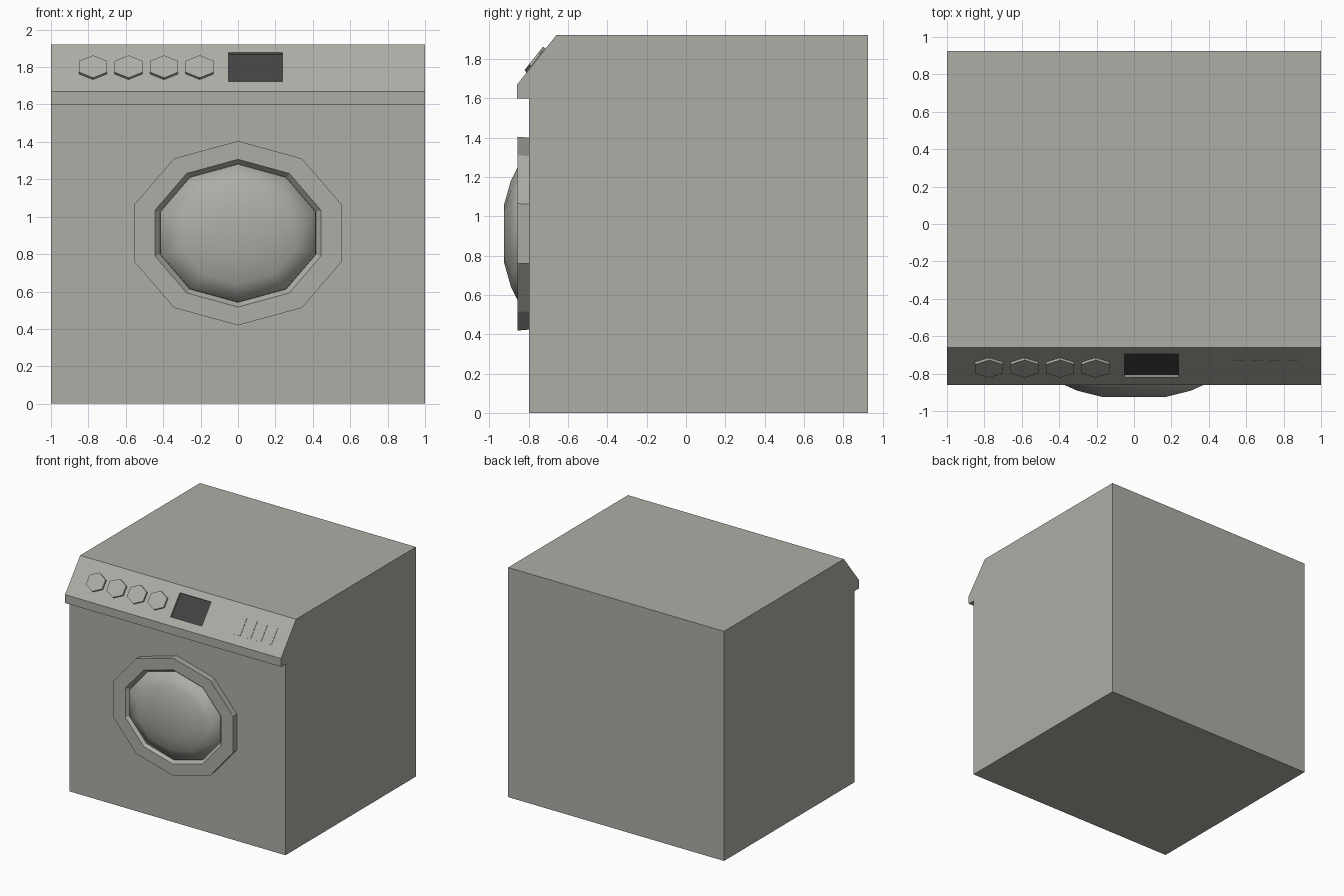
import bpy, bmesh, math
from mathutils import Vector

if "Cube" in bpy.data.objects:
    bpy.data.objects.remove(bpy.data.objects["Cube"])


def material(name, colour):
    m = bpy.data.materials.new(name)
    m.diffuse_color = (*colour, 1)
    m.use_nodes = True
    m.node_tree.nodes["Principled BSDF"].inputs["Base Color"].default_value = m.diffuse_color
    return m


GREY = material("warm_grey", (0.42, 0.42, 0.385))
DARK = material("dark_display", (0.055, 0.055, 0.055))


def finish(bm, name, mats=(GREY,), smooth=False):
    bmesh.ops.recalc_face_normals(bm, faces=bm.faces[:])
    me = bpy.data.meshes.new(name)
    for f in bm.faces:
        f.smooth = smooth
    bm.to_mesh(me)
    bm.free()
    for m in mats:
        me.materials.append(m)
    ob = bpy.data.objects.new(name, me)
    bpy.context.collection.objects.link(ob)
    return ob


# Sloped control panel frame: base point, up-slope direction and outward normal
BASE = Vector((0, -0.86, 1.67))
TOP = Vector((0, -0.66, 1.922))
UP = (TOP - BASE).normalized()
OUT = Vector((0, -UP.z, UP.y))


def on_panel(x, z, height=0.0):
    """Point on the slope at world height z, lifted along the slope normal."""
    return BASE + UP * ((z - BASE.z) / UP.z) + OUT * height + Vector((x, 0, 0))


# Cabinet: side profile swept across x, the slope left open for the display recess
profile = [(-0.66, 1.922), (0.925, 1.922), (0.925, 0), (-0.80, 0),
           (-0.80, 1.60), (-0.86, 1.60), (-0.86, 1.67)]
bm = bmesh.new()
left = [bm.verts.new((-1, y, z)) for y, z in profile]
right = [bm.verts.new((1, y, z)) for y, z in profile]
bm.faces.new(left)
bm.faces.new(right)
n = len(profile)
for i in range(n - 1):
    bm.faces.new((left[i], left[i + 1], right[i + 1], right[i]))

# Display recess in the slope
rect = [(-0.052, 1.722), (0.238, 1.722), (0.238, 1.877), (-0.052, 1.877)]
outer = [left[-1], right[-1], right[0], left[0]]
rim = [bm.verts.new(on_panel(x, z)) for x, z in rect]
floor = [bm.verts.new(on_panel(x, z, -0.014)) for x, z in rect]
for a, b in ((outer, rim), (rim, floor)):
    for i in range(4):
        j = (i + 1) % 4
        bm.faces.new((a[i], a[j], b[j], b[i]))
bm.faces.new(floor).material_index = 1
finish(bm, "cabinet", (GREY, DARK))


def prism(name, base, top):
    bm = bmesh.new()
    a = [bm.verts.new(p) for p in base]
    b = [bm.verts.new(p) for p in top]
    bm.faces.new(a)
    bm.faces.new(b)
    for i in range(len(a)):
        j = (i + 1) % len(a)
        bm.faces.new((a[i], a[j], b[j], b[i]))
    finish(bm, name)


# Hexagonal knobs
for k in range(4):
    cx = -0.775 + 0.19 * k
    pts = [(cx + 0.0866 * math.sin(math.radians(60 * i)),
            1.793 + 0.06 * math.cos(math.radians(60 * i))) for i in range(6)]
    prism(f"knob_{k + 1}", [on_panel(x, z, -0.005) for x, z in pts],
          [on_panel(x, z, 0.016) for x, z in pts])

# Thin push buttons
for k in range(4):
    cx = 0.56 + 0.096 * k
    pts = [(cx - 0.03, 1.73), (cx + 0.03, 1.73), (cx + 0.03, 1.842), (cx - 0.03, 1.842)]
    prism(f"button_{k + 1}", [on_panel(x, z, -0.003) for x, z in pts],
          [on_panel(x, z, 0.003) for x, z in pts])


def door_part(name, rings, smooth):
    """Ten-sided oval rings given as (half height, y), bridged in order."""
    bm = bmesh.new()
    loops = [[bm.verts.new((1.182 * r * math.sin(i * math.tau / 10), y,
                            0.912 + r * math.cos(i * math.tau / 10)))
              for i in range(10)] for r, y in rings]
    for a, b in zip(loops, loops[1:]):
        for i in range(10):
            j = (i + 1) % 10
            bm.faces.new((a[i], a[j], b[j], b[i]))
    if smooth:
        bm.faces.new(loops[-1])
    finish(bm, name, smooth=smooth)


# Door frame and bulging door glass
door_part("door_frame", [(0.488, -0.798), (0.493, -0.857), (0.395, -0.857), (0.37, -0.825)], False)
door_part("door_dome", [(0.37, -0.825), (0.368, -0.842), (0.27, -0.891), (0.15, -0.925)], True)
